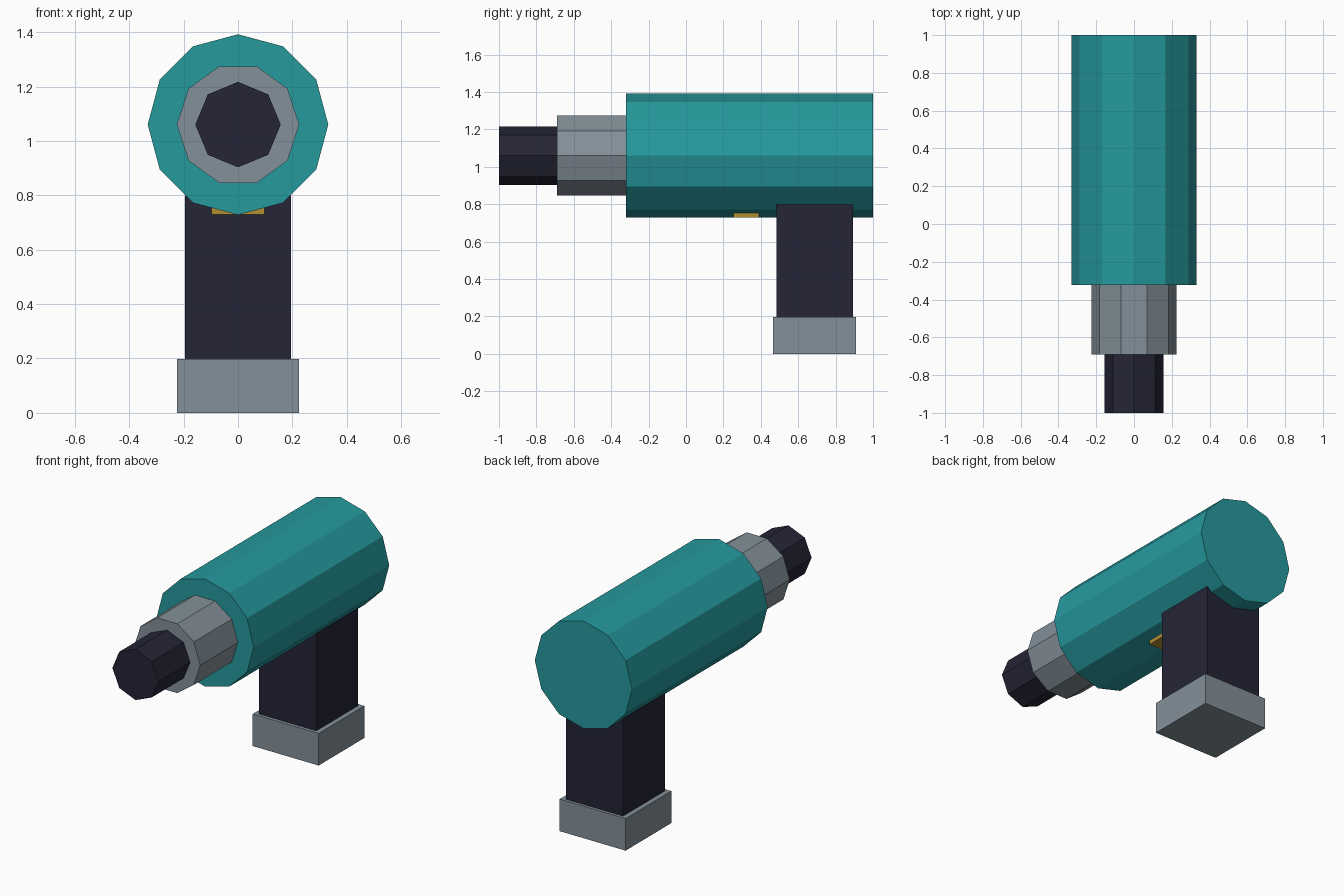
import bpy
import math

cube = bpy.data.objects.get("Cube")
if cube:
    bpy.data.objects.remove(cube, do_unlink=True)


def material(name, rgb):
    mat = bpy.data.materials.new(name)
    mat.use_nodes = True
    color = (*rgb, 1.0)
    mat.diffuse_color = color
    mat.node_tree.nodes["Principled BSDF"].inputs["Base Color"].default_value = color
    return mat


teal = material("teal", (0.019, 0.32, 0.34))
grey = material("grey", (0.23, 0.28, 0.32))
dark = material("dark navy", (0.018, 0.018, 0.037))
amber = material("amber", (0.44, 0.27, 0.03))

AXIS_Z = 1.06


def barrel(name, sides, radius, y0, y1, mat):
    """Flat-sided cylinder along y, with one corner pointing to +x."""
    bpy.ops.mesh.primitive_cylinder_add(
        vertices=sides, radius=radius, depth=y1 - y0,
        location=(0, (y0 + y1) / 2, AXIS_Z),
        rotation=(math.pi / 2, math.pi / 2, 0))
    obj = bpy.context.object
    # Turn the section so a corner lies on the x axis, then bake the rotation
    obj.rotation_euler = (math.pi / 2, 0, 0)
    for v in obj.data.vertices:
        v.co.x, v.co.y = v.co.y, -v.co.x
    bpy.ops.object.transform_apply(location=False, rotation=True, scale=True)
    obj.name = name
    obj.data.materials.append(mat)
    return obj


def box(name, half_width, y0, y1, z0, z1, mat):
    """Box centred on x = 0."""
    bpy.ops.mesh.primitive_cube_add(
        size=1, location=(0, (y0 + y1) / 2, (z0 + z1) / 2))
    obj = bpy.context.object
    obj.name = name
    obj.scale = (2 * half_width, y1 - y0, z1 - z0)
    bpy.ops.object.transform_apply(location=False, rotation=False, scale=True)
    obj.data.materials.append(mat)
    return obj


# Motor housing, collar and nose along one axis
barrel("housing", 12, 0.332, -0.322, 1.0, teal)
barrel("collar", 10, 0.225, -0.69, -0.322, grey)
barrel("nose", 8, 0.157, -1.0, -0.69, dark)

# Handle, base block and trigger
box("handle", 0.195, 0.485, 0.892, 0.195, 0.80, dark)
box("base_block", 0.225, 0.465, 0.91, 0.0, 0.198, grey)
box("trigger", 0.098, 0.255, 0.39, 0.729, 0.80, amber)
